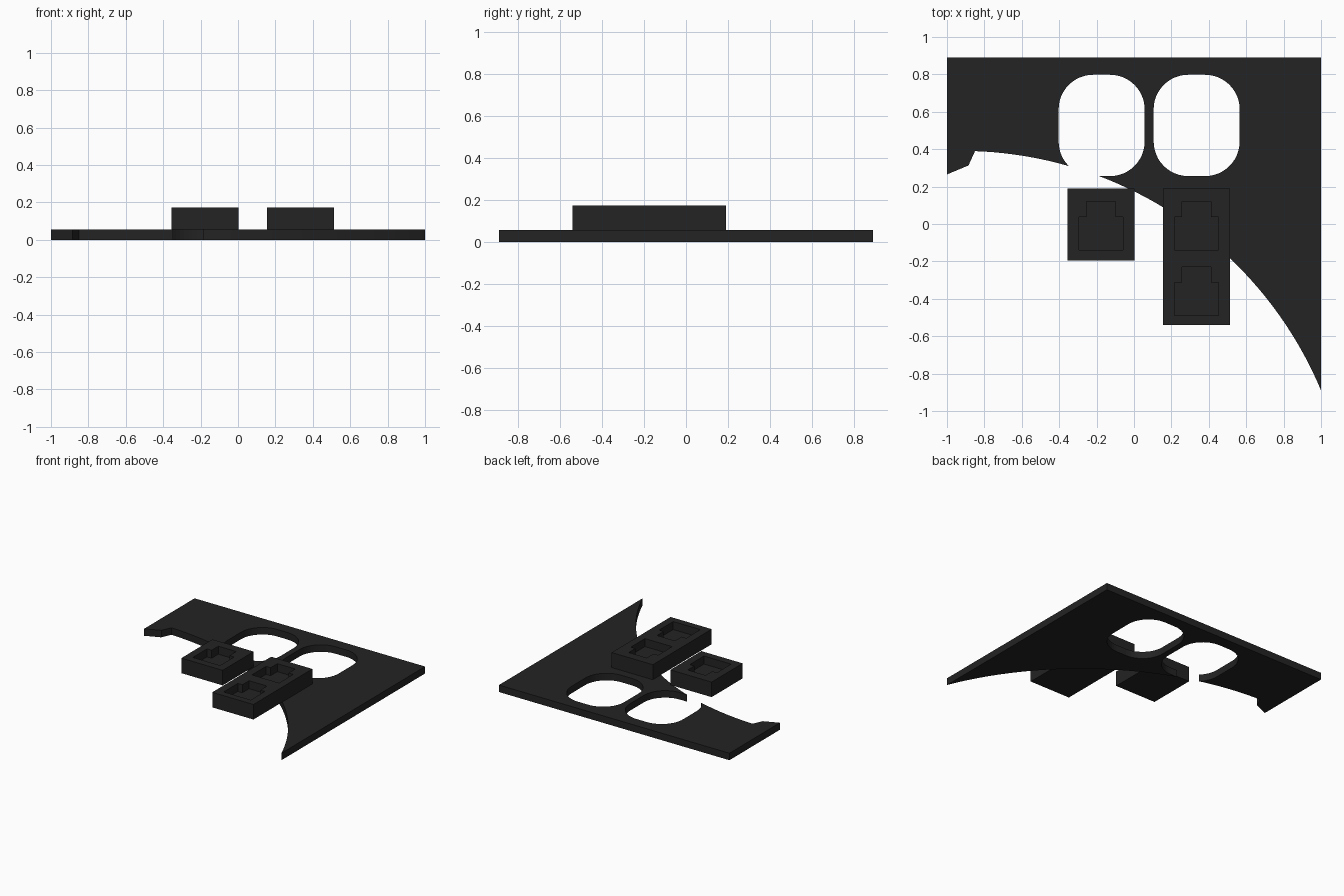
import bpy, bmesh, math

if "Cube" in bpy.data.objects:
    bpy.data.objects.remove(bpy.data.objects["Cube"])

black = bpy.data.materials.new("matte black")
black.diffuse_color = (0.017, 0.017, 0.017, 1)
black.use_nodes = True
black.node_tree.nodes["Principled BSDF"].inputs["Base Color"].default_value = black.diffuse_color


def prism(name, outline, z0, z1):
    """Extrude a flat outline between two heights."""
    bm = bmesh.new()
    face = bm.faces.new([bm.verts.new((x, y, z0)) for x, y in outline])
    ext = bmesh.ops.extrude_face_region(bm, geom=[face])["geom"]
    bmesh.ops.translate(bm, vec=(0, 0, z1 - z0),
                        verts=[v for v in ext if isinstance(v, bmesh.types.BMVert)])
    bmesh.ops.recalc_face_normals(bm, faces=bm.faces)
    mesh = bpy.data.meshes.new(name)
    bm.to_mesh(mesh)
    bm.free()
    mesh.materials.append(black)
    obj = bpy.data.objects.new(name, mesh)
    bpy.context.collection.objects.link(obj)
    return obj


def cut(target, cutter):
    cutter.hide_render = True
    cutter.hide_set(True)
    mod = target.modifiers.new("cut", 'BOOLEAN')
    mod.operation = 'DIFFERENCE'
    mod.solver = 'EXACT'
    mod.object = cutter


def rounded_rect(cx, cy, w, h, r, steps=12):
    pts = []
    for i, (sx, sy) in enumerate([(1, 1), (-1, 1), (-1, -1), (1, -1)]):
        for k in range(steps + 1):
            a = math.pi / 2 * (i + k / steps)
            pts.append((cx + sx * (w / 2 - r) + r * math.cos(a),
                        cy + sy * (h / 2 - r) + r * math.sin(a)))
    return pts


def rect(x0, x1, y0, y1):
    return [(x0, y0), (x1, y0), (x1, y1), (x0, y1)]


# Face plate with a sweeping concave edge and a small chamfered heel
ACX, ACY, R = -0.925, -1.696, 2.087
a0 = math.atan2(0.39 - ACY, -0.85 - ACX)
a1 = math.atan2(-0.89 - ACY, 1 - ACX)
arc = [(ACX + R * math.cos(a0 + (a1 - a0) * i / 48),
        ACY + R * math.sin(a0 + (a1 - a0) * i / 48)) for i in range(48)]
plate = prism("face_plate", [(1, 0.89), (-1, 0.89), (-1, 0.265), (-0.885, 0.313)]
              + arc + [(1, -0.89)], 0, 0.055)

# Two rounded socket openings
for i, x in enumerate((-0.173, 0.335)):
    cut(plate, prism(f"socket_cutter_{i}",
                     rounded_rect(x, 0.527, 0.46, 0.542, 0.185), -0.1, 0.2))

# Jack blocks standing above the plate
single = prism("single_jack_block", rect(-0.355, 0.003, -0.195, 0.19), 0.055, 0.173)
double = prism("double_jack_block", rect(0.155, 0.512, -0.54, 0.19), 0.055, 0.173)

# Stepped jack pockets
half = [(0.118, -0.138), (0.118, 0.037), (0.078, 0.037), (0.078, 0.12)]
pocket = half + [(-x, y) for x, y in reversed(half)]
for i, (block, x, y) in enumerate([(single, -0.177, 0), (double, 0.335, 0),
                                   (double, 0.335, -0.35)]):
    cut(block, prism(f"jack_cutter_{i}",
                     [(px + x, py + y) for px, py in pocket], 0.11, 0.25))
